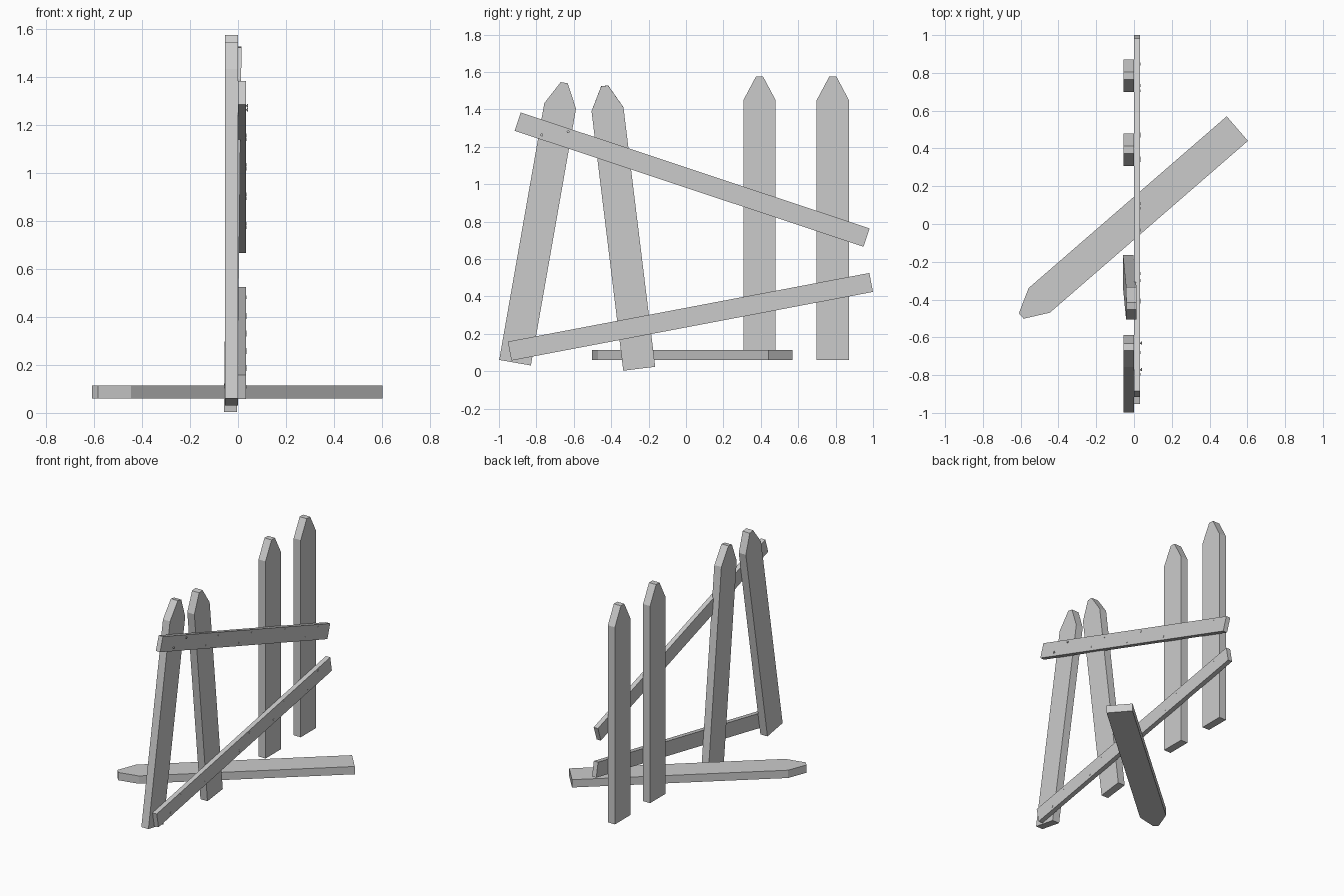
import bpy, bmesh
from mathutils import Vector, Matrix

if "Cube" in bpy.data.objects:
    bpy.data.objects.remove(bpy.data.objects["Cube"])


def frame(base, tip, normal):
    """Local frame: X along the board, Y across it, Z through its thickness."""
    base, tip = Vector(base), Vector(tip)
    u = (tip - base).normalized()
    v = Vector(normal).cross(u).normalized()
    n = u.cross(v)
    m = Matrix((u, v, n)).transposed().to_4x4()
    m.translation = base
    return m, (tip - base).length


def add_object(name, bm, matrix):
    bmesh.ops.recalc_face_normals(bm, faces=bm.faces)
    mesh = bpy.data.meshes.new(name)
    bm.to_mesh(mesh)
    bm.free()
    obj = bpy.data.objects.new(name, mesh)
    obj.matrix_world = matrix
    bpy.context.collection.objects.link(obj)
    return obj


def board(name, profile, thickness, matrix):
    bm = bmesh.new()
    face = bm.faces.new([bm.verts.new((x, y, -thickness / 2)) for x, y in profile])
    ext = bmesh.ops.extrude_face_region(bm, geom=[face])
    verts = [e for e in ext["geom"] if isinstance(e, bmesh.types.BMVert)]
    bmesh.ops.translate(bm, verts=verts, vec=(0, 0, thickness))
    return add_object(name, bm, matrix)


def cylinder(bm, x, y, z0, z1, radius):
    bmesh.ops.create_cone(bm, cap_ends=True, segments=10, radius1=radius, radius2=radius,
                          depth=z1 - z0, matrix=Matrix.Translation((x, y, (z0 + z1) / 2)))


# Pickets: three-sided truncated points, one of them fallen flat
PW, PT = 0.172, 0.055
pickets = [
    ("picket_left", (-0.0275, -0.914, 0.046), (-0.0275, -0.651, 1.543), (1, 0, 0)),
    ("picket_leaning", (-0.031, -0.25, 0.014), (-0.013, -0.435, 1.526), (1, 0, 0)),
    ("picket_middle", (-0.0275, 0.393, 0.06), (-0.0275, 0.393, 1.576), (1, 0, 0)),
    ("picket_right", (-0.0275, 0.785, 0.06), (-0.0275, 0.785, 1.576), (1, 0, 0)),
    ("picket_fallen", (0.547, 0.505, 0.087), (-0.597, -0.487, 0.087), (0, 0, 1)),
]
for name, base, tip, normal in pickets:
    m, length = frame(base, tip, normal)
    h, s, t = PW / 2, length - 0.126, 0.019
    board(name, [(0, -h), (s, -h), (length, -t), (length, t), (s, h), (0, h)], PT, m)

# Rails with a staggered pair of nails for each picket position
RW, RT = 0.103, 0.033
rails = [
    ("upper_rail", (RT / 2, -0.90, 1.335), (RT / 2, 0.965, 0.715), 1),
    ("lower_rail", (RT / 2, -0.943, 0.108), (RT / 2, 0.99, 0.475), 0),
]
for name, base, tip, loose in rails:
    m, length = frame(base, tip, (1, 0, 0))
    h = RW / 2
    board(name, [(0, -h), (length, -h), (length, h), (0, h)], RT, m)
    bm = bmesh.new()
    for i in range(5):
        for dx, y in ((0, -0.027), (0.128, 0.033)):
            x = 0.145 + 0.389 * i + dx
            lift = 0.007 if i < loose else 0
            top = RT / 2 + lift
            cylinder(bm, x, y, top - 0.002, top + 0.0015, 0.0075)
            if lift:
                cylinder(bm, x, y, 0, top - 0.001, 0.004)
    add_object(name + "_nails", bm, m)
